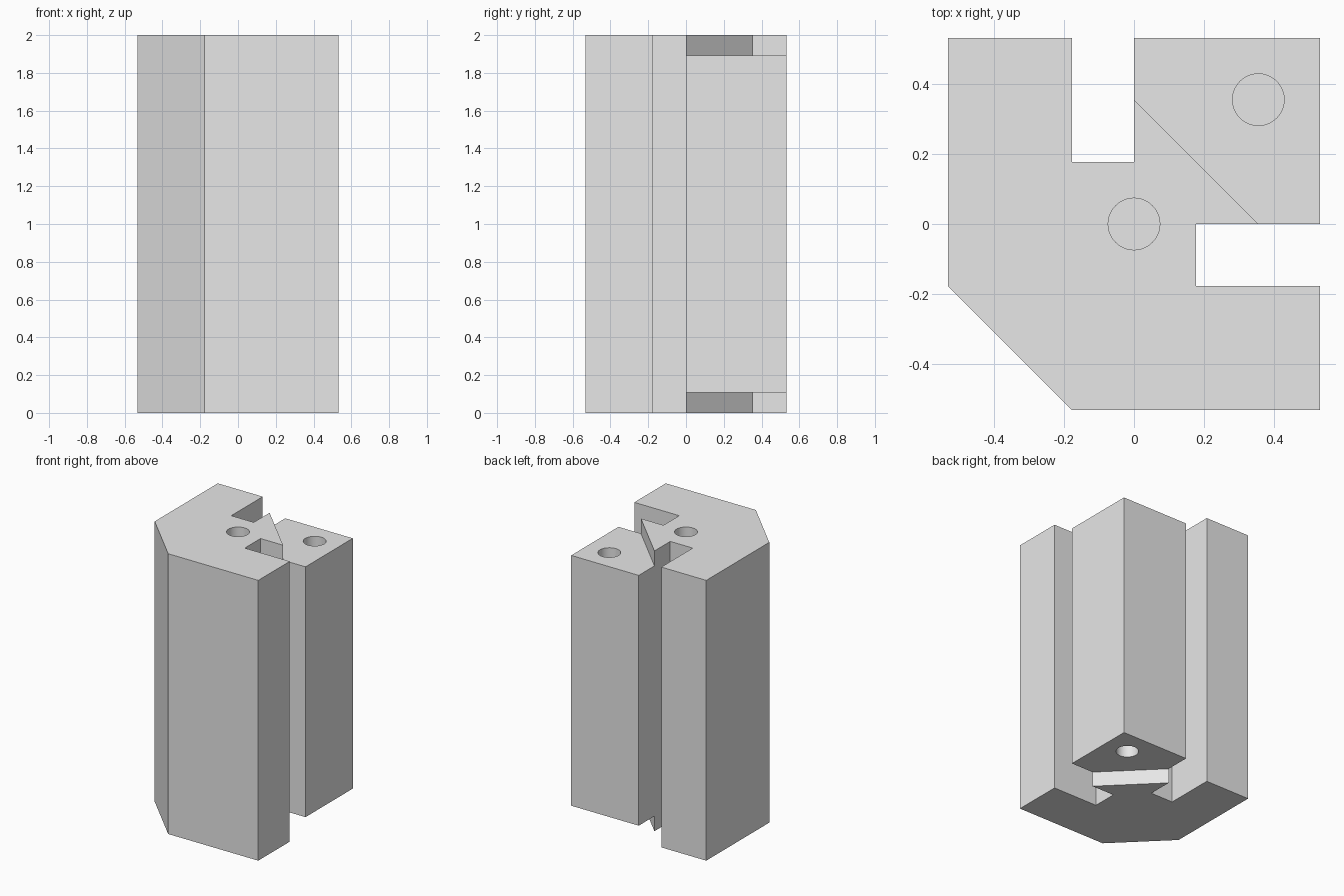
import bpy
import bmesh

if "Cube" in bpy.data.objects:
    bpy.data.objects.remove(bpy.data.objects["Cube"], do_unlink=True)

HALF = 0.533      # half width of the block
SLOT = 0.178      # slot width and inner wall offset
HEIGHT = 2.0
STEP = 0.107      # how far the corner ends are set back
RADIUS = 0.074
DEPTH = 0.4       # depth of the screw holes

grey = bpy.data.materials.new("plain_grey")
grey.use_nodes = True
grey.diffuse_color = (0.8, 0.8, 0.8, 1)
grey.node_tree.nodes["Principled BSDF"].inputs["Base Color"].default_value = (0.8, 0.8, 0.8, 1)


def prism(name, outline, z0, z1):
    """Extrude a flat outline from z0 up to z1."""
    bm = bmesh.new()
    face = bm.faces.new([bm.verts.new((x, y, z0)) for x, y in outline])
    top = bmesh.ops.extrude_face_region(bm, geom=[face])["geom"]
    verts = [v for v in top if isinstance(v, bmesh.types.BMVert)]
    bmesh.ops.translate(bm, verts=verts, vec=(0, 0, z1 - z0))
    bmesh.ops.recalc_face_normals(bm, faces=bm.faces[:])
    mesh = bpy.data.meshes.new(name)
    bm.to_mesh(mesh)
    bm.free()
    mesh.materials.append(grey)
    obj = bpy.data.objects.new(name, mesh)
    bpy.context.collection.objects.link(obj)
    return obj


def drill(name, x, y, z0, z1):
    bpy.ops.mesh.primitive_cylinder_add(vertices=48, radius=RADIUS, depth=z1 - z0,
                                        location=(x, y, (z0 + z1) / 2))
    obj = bpy.context.object
    obj.name = name
    obj.data.materials.append(grey)
    return obj


def activate(obj):
    bpy.ops.object.select_all(action='DESELECT')
    obj.select_set(True)
    bpy.context.view_layer.objects.active = obj


def cut(target, cutter):
    cutter.hide_render = True
    mod = target.modifiers.new("cut", 'BOOLEAN')
    mod.operation = 'DIFFERENCE'
    mod.solver = 'EXACT'
    mod.object = cutter
    activate(target)
    bpy.ops.object.modifier_apply(modifier=mod.name)
    bpy.data.objects.remove(cutter, do_unlink=True)


# Chamfered block with two slots; the outline is symmetric about x = y
half_outline = [(-HALF, -SLOT), (-HALF, HALF), (-SLOT, HALF), (-SLOT, SLOT), (0, SLOT), (0, HALF)]
outline = half_outline + [(HALF, HALF)] + [(y, x) for x, y in reversed(half_outline)]
block = prism("slotted_block", outline, 0, HEIGHT)

# Corner ends set back behind a diagonal wall
m, far, d = 0.05, 0.6, 2 * SLOT
corner = [(-m, d + m), (d + m, -m), (far, -m), (far, far), (-m, far)]
cut(block, prism("lower_corner_cutter", corner, -0.1, STEP))
cut(block, prism("upper_corner_cutter", corner, HEIGHT - STEP, HEIGHT + 0.1))

# Blind screw holes: centre top, corner top and corner bottom
cut(block, drill("centre_hole_cutter", 0, 0, HEIGHT - DEPTH, HEIGHT + 0.1))
cut(block, drill("upper_hole_cutter", d, d, HEIGHT - STEP - DEPTH, HEIGHT + 0.1))
cut(block, drill("lower_hole_cutter", d, d, -0.1, STEP + DEPTH))

activate(block)
bpy.ops.object.shade_smooth_by_angle()
